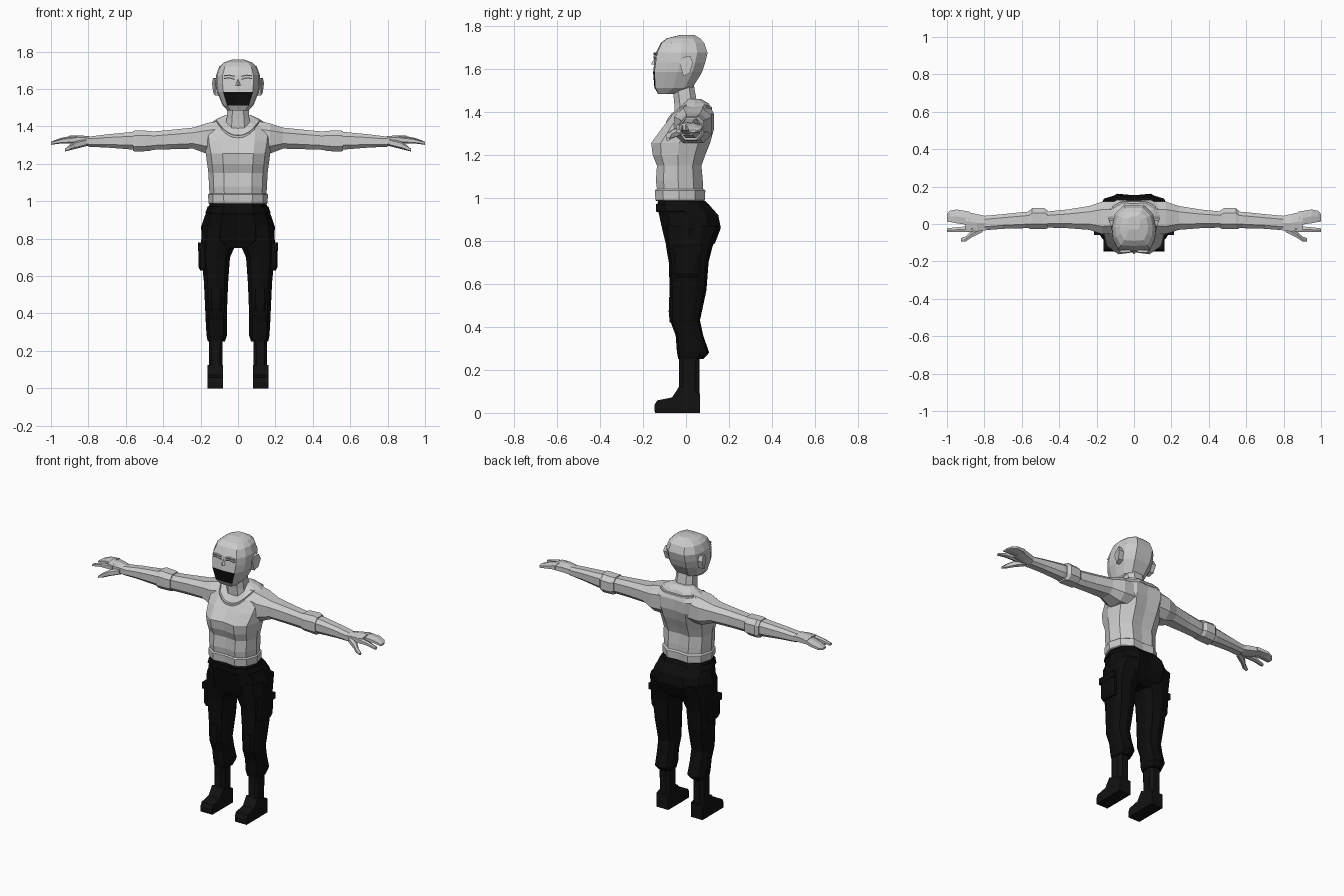
import bpy, bmesh, math
from mathutils import Vector
from mathutils.bvhtree import BVHTree

cube = bpy.data.objects.get("Cube")
if cube:
    bpy.data.objects.remove(cube)


def material(name, value):
    m = bpy.data.materials.new(name)
    m.use_nodes = True
    color = (value, value, value, 1)
    m.diffuse_color = color
    m.node_tree.nodes["Principled BSDF"].inputs["Base Color"].default_value = color
    return m


LIGHT = material("light grey", 0.6)
DARK = material("trouser black", 0.004)
BOOT = material("boot black", 0.006)

# Half outlines from front centre to back centre
BODY = [(0, -.92), (.48, -1), (.84, -.68), (1, -.05), (.86, .6), (.46, 1), (0, .94)]
SKULL = [(0, -1), (.7, -.95), (.95, -.5), (1, 0), (.88, .6), (.48, 1), (0, 1)]


def full(half):
    return half + [(-x, y) for x, y in half[-2:0:-1]]


def oval(n, power=.75):
    out = []
    for i in range(n):
        a = math.tau * (i + .5) / n
        c, s = math.cos(a), math.sin(a)
        out.append((math.copysign(abs(c) ** power, c), math.copysign(abs(s) ** power, s)))
    return out


def mesh_object(name, verts, faces, mat):
    me = bpy.data.meshes.new(name)
    bm = bmesh.new()
    vs = [bm.verts.new(v) for v in verts]
    for f in faces:
        bm.faces.new([vs[i] for i in f])
    bmesh.ops.recalc_face_normals(bm, faces=bm.faces)
    bm.to_mesh(me)
    bm.free()
    ob = bpy.data.objects.new(name, me)
    me.materials.append(mat)
    bpy.context.collection.objects.link(ob)
    return ob


def loft(name, rings, mat):
    """Skin a list of equal point rings and cap both ends."""
    n = len(rings[0])
    faces = [list(range(n)), [n * (len(rings) - 1) + i for i in range(n)]]
    for r in range(len(rings) - 1):
        for i in range(n):
            j = (i + 1) % n
            faces.append([r * n + i, r * n + j, (r + 1) * n + j, (r + 1) * n + i])
    return mesh_object(name, [p for ring in rings for p in ring], faces, mat)


def stack(name, outline, rows, mat):
    """Upright loft; rows are z, inner x, outer x, front y, back y."""
    rings = []
    for z, x0, x1, y0, y1 in rows:
        rings.append([((x0 + x1) / 2 + u * (x1 - x0) / 2,
                       (y0 + y1) / 2 + v * (y1 - y0) / 2, z) for u, v in outline])
    return loft(name, rings, mat)


def centred(name, outline, rows, mat):
    return stack(name, outline, [(z, -w, w, a, b) for z, w, a, b in rows], mat)


def along_x(name, side, rows, mat, n=8):
    """Sideways loft; rows are x, front y, back y, low z, high z."""
    rings = []
    for x, y0, y1, z0, z1 in rows:
        rings.append([(side * x, (y0 + y1) / 2 + u * (y1 - y0) / 2,
                       (z0 + z1) / 2 + v * (z1 - z0) / 2) for u, v in oval(n)])
    return loft(name, rings, mat)


# Torso and shirt
torso = centred("shirt", full(BODY), [
    (1.0, .15, -.13, .08), (1.08, .155, -.14, .078), (1.15, .158, -.135, .072),
    (1.2, .165, -.155, .09), (1.255, .172, -.162, .112), (1.32, .185, -.115, .13),
    (1.39, .19, -.06, .13), (1.44, .115, -.01, .105), (1.46, .07, 0, .07)], LIGHT)
centred("shirt_hem", full(BODY), [
    (.985, .152, -.137, .084), (.99, .158, -.142, .088),
    (1.035, .16, -.145, .09), (1.042, .152, -.138, .08)], LIGHT)
centred("waist", full(BODY), [(.94, .142, -.125, .085), (1.02, .146, -.13, .08)], LIGHT)
centred("neck", oval(8), [
    (1.36, .08, -.055, .085), (1.44, .064, -.058, .055), (1.55, .06, -.068, .035)], LIGHT)

# Raised neckline laid on the shirt
tree = BVHTree.FromPolygons([v.co for v in torso.data.vertices],
                            [list(p.vertices) for p in torso.data.polygons])


def neckline(name, direction, low):
    rings = []
    for i in range(9):
        t = i / 4 - 1
        x, z = .115 * t, low + (1.425 - low) * abs(t) ** 2.2
        hit = tree.ray_cast(Vector((x, -direction, z)), Vector((0, direction, 0)))[0]
        if hit:
            rings.append([hit + Vector((0, a * direction, b)) for a, b in
                          ((.005, -.008), (-.006, -.006), (-.006, .006), (.005, .008))])
    loft(name, rings, LIGHT)


neckline("front_neckline", 1, 1.345)
neckline("back_neckline", -1, 1.415)

# Head with the open mouth on its front faces
head = centred("head", full(SKULL), [
    (1.484, .055, -.13, -.05), (1.512, .082, -.147, .03), (1.585, .112, -.153, .075),
    (1.63, .118, -.147, .09), (1.675, .117, -.14, .1), (1.72, .1, -.118, .085),
    (1.742, .075, -.09, .065), (1.757, .035, -.03, .04)], LIGHT)
head.data.materials.append(DARK)
for p in head.data.polygons:
    c = p.center
    if 1.512 < c.z < 1.585 and c.y < -.13 and abs(c.x) < .06:
        p.material_index = 1
mesh_object("nose", [(0, -.144, 1.655), (-.014, -.148, 1.618), (.014, -.148, 1.618),
                     (0, -.162, 1.622)], [(0, 1, 3), (0, 3, 2), (1, 2, 3), (0, 2, 1)], LIGHT)

# Trousers: hips and belt
centred("hips", full(BODY), [
    (.75, .1, -.075, .09), (.79, .19, -.095, .135), (.86, .198, -.112, .162),
    (.92, .178, -.125, .15), (.965, .16, -.135, .11), (.985, .152, -.13, .09)], DARK)
centred("belt", full(BODY), [
    (.935, .172, -.138, .125), (.94, .174, -.14, .125), (.972, .162, -.14, .105)], DARK)


def box(name, side, x, y, z, mat):
    """Straight sided block from three ranges."""
    return stack(name, [(-1, -1), (1, -1), (1, 1), (-1, 1)],
                 [(h, side * x[0], side * x[1], *y) for h in z], mat)


for s, label in ((1, "left"), (-1, "right")):
    # Sleeveless arm and elbow band
    along_x(label + "_arm", s, [
        (.07, -.05, .125, 1.25, 1.44), (.17, -.06, .125, 1.25, 1.422),
        (.24, -.035, .1, 1.278, 1.397), (.36, -.025, .08, 1.275, 1.385),
        (.46, -.022, .07, 1.272, 1.375), (.58, -.025, .068, 1.275, 1.372),
        (.7, -.028, .055, 1.285, 1.36), (.8, -.036, .046, 1.29, 1.347)], LIGHT)
    along_x(label + "_elbow_band", s, [
        (.463, -.028, .076, 1.268, 1.38), (.48, -.03, .088, 1.265, 1.38),
        (.545, -.03, .088, 1.262, 1.383), (.562, -.028, .072, 1.265, 1.378)], LIGHT)

    # Hand: palm, joined fingers, forefinger, thumb
    along_x(label + "_palm", s, [
        (.78, -.036, .044, 1.292, 1.346), (.84, -.045, .058, 1.302, 1.352),
        (.9, -.04, .072, 1.312, 1.352)], LIGHT, 6)
    along_x(label + "_fingers", s, [
        (.88, -.01, .07, 1.315, 1.352), (.95, 0, .082, 1.312, 1.338),
        (.985, .008, .074, 1.305, 1.325), (1.0, .01, .055, 1.304, 1.316)], LIGHT, 6)
    along_x(label + "_forefinger", s, [
        (.86, -.045, -.008, 1.308, 1.348), (.94, -.045, -.015, 1.31, 1.336),
        (1.0, -.045, -.022, 1.302, 1.318)], LIGHT, 6)
    along_x(label + "_thumb", s, [
        (.81, -.045, 0, 1.295, 1.335), (.87, -.075, -.035, 1.28, 1.32),
        (.9, -.095, -.065, 1.272, 1.302), (.925, -.095, -.075, 1.266, 1.28)], LIGHT, 6)

    # Ear and eyelid
    ear = [(-.03, 1.63), (-.012, 1.655), (.02, 1.66), (.032, 1.63), (.018, 1.58), (-.012, 1.565)]
    loft(label + "_ear", [[(s * (x + max(0, y) * k), y, z) for y, z in ear]
                          for x, k in ((.1, 0), (.123, .5))], LIGHT)
    for part, z, rise, depth in (("brow", 1.668, .006, .152), ("eyelid", 1.652, .008, .151)):
        loft(label + "_" + part, [
            [(s * x, -depth + d, z + up + h) for d, h in ((0, -.003), (0, .003), (.014, .003), (.014, -.003))]
            for x, up in ((.018, 0), (.045, rise), (.075, rise / 2))], LIGHT)

    # Trouser leg with gathered cuff
    rows = [(.87, .0, .192, -.105, .155), (.77, .008, .203, -.092, .122),
            (.7, .04, .198, -.08, .105), (.57, .05, .185, -.076, .095),
            (.43, .056, .178, -.074, .065), (.36, .057, .175, -.048, .08),
            (.28, .058, .17, -.042, .108), (.25, .068, .163, -.036, .08)]
    stack(label + "_trouser_leg", oval(10), [(z, s * a, s * b, c, d) for z, a, b, c, d in rows], DARK)

    # Thigh pocket, its flap and the knee patch
    stack(label + "_thigh_pocket", oval(8, .5), [
        (.63, s * .15, s * .203, -.05, .06), (.65, s * .15, s * .213, -.058, .065),
        (.76, s * .15, s * .214, -.058, .07)], DARK)
    box(label + "_pocket_flap", s, (.16, .214), (-.06, .072), (.74, .78), DARK)
    stack(label + "_knee_patch", oval(8, .5), [
        (.42, s * .085, s * .15, -.077, 0), (.47, s * .078, s * .157, -.082, 0),
        (.54, s * .08, s * .157, -.08, 0)], DARK)

    # Boot shaft and foot
    stack(label + "_boot_shaft", oval(8, .6), [
        (.02, s * .08, s * .16, -.035, .065), (.12, s * .082, s * .157, -.036, .064),
        (.27, s * .08, s * .158, -.035, .066)], BOOT)
    profile = [(-.145, 0), (.065, 0), (.065, .09), (-.03, .125), (-.065, .072), (-.135, .058), (-.147, .035)]
    loft(label + "_foot", [[(s * (.12 + k * w), y, z) for y, z in profile]
                           for k, w in ((-1, .04), (1, .042))], BOOT)
